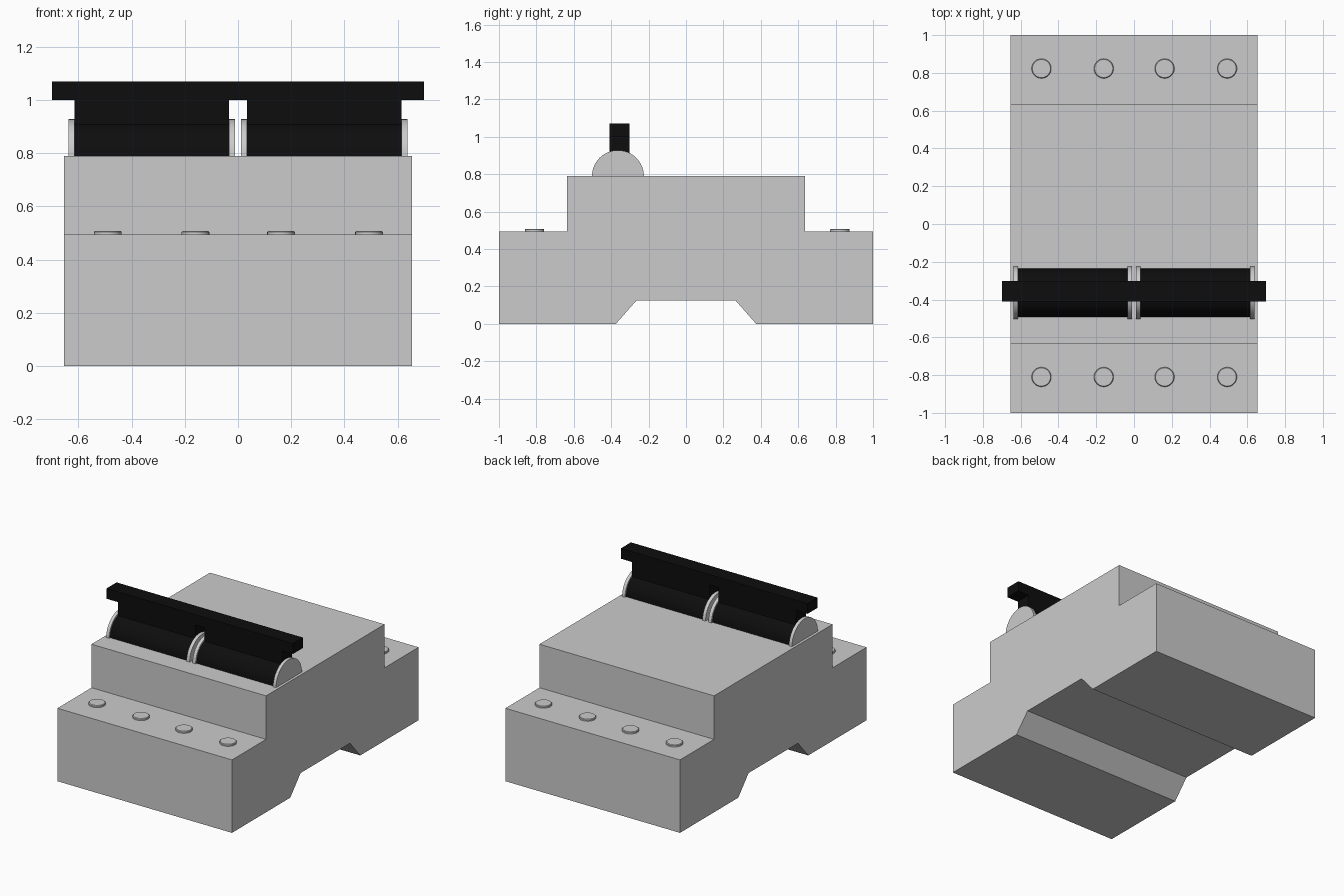
import bpy, bmesh, math

if "Cube" in bpy.data.objects:
    bpy.data.objects.remove(bpy.data.objects["Cube"])

black = bpy.data.materials.new("black_plastic")
black.diffuse_color = (0.004, 0.004, 0.004, 1)
black.use_nodes = True
black.node_tree.nodes["Principled BSDF"].inputs["Base Color"].default_value = black.diffuse_color


def finish(bm, name, mat=None, smooth=False):
    bmesh.ops.recalc_face_normals(bm, faces=bm.faces)
    me = bpy.data.meshes.new(name)
    bm.to_mesh(me)
    bm.free()
    ob = bpy.data.objects.new(name, me)
    bpy.context.collection.objects.link(ob)
    if mat:
        me.materials.append(mat)
    if smooth:
        bpy.ops.object.select_all(action='DESELECT')
        ob.select_set(True)
        bpy.context.view_layer.objects.active = ob
        bpy.ops.object.shade_smooth_by_angle(angle=math.radians(30))
    return ob


def extrude_x(name, profile, x0, x1, mat=None, smooth=False):
    """Sweep a closed (y, z) profile from x0 to x1."""
    bm = bmesh.new()
    face = bm.faces.new([bm.verts.new((x0, y, z)) for y, z in profile])
    res = bmesh.ops.extrude_face_region(bm, geom=[face])
    verts = [g for g in res["geom"] if isinstance(g, bmesh.types.BMVert)]
    bmesh.ops.translate(bm, verts=verts, vec=(x1 - x0, 0, 0))
    return finish(bm, name, mat, smooth)


def half_circle(r, cy, cz, n=32):
    return [(cy + r * math.cos(math.pi * i / n), cz + r * math.sin(math.pi * i / n))
            for i in range(n + 1)]


def rect(y0, y1, z0, z1):
    return [(y0, z0), (y1, z0), (y1, z1), (y0, z1)]


# stepped housing with rail channel underneath
half = [(0.265, 0.125), (0.375, 0), (1, 0), (1, 0.495), (0.635, 0.495), (0.635, 0.79)]
extrude_x("housing", half + [(-y, z) for y, z in reversed(half)], -0.655, 0.655)

# terminal screws on both steps
for row, y in (("front", -0.81), ("back", 0.823)):
    for i, x in enumerate((-0.49, -0.16, 0.162, 0.493)):
        bm = bmesh.new()
        bmesh.ops.create_cone(bm, cap_ends=True, segments=32, radius1=0.052,
                              radius2=0.052, depth=0.022)
        rim = [e for e in bm.edges if all(v.co.z > 0 for v in e.verts)]
        bmesh.ops.bevel(bm, geom=rim, offset=0.004, segments=1, affect='EDGES')
        bmesh.ops.translate(bm, verts=bm.verts, vec=(x, y, 0.497))
        finish(bm, f"{row}_screw_{i + 1}", smooth=True)

# two toggle drums, each with a lever and a disc on either end
CY, CZ = -0.364, 0.789
for side, s in (("left", -1), ("right", 1)):
    extrude_x(f"{side}_drum", half_circle(0.128, CY, CZ), s * 0.034, s * 0.615, black, True)
    extrude_x(f"{side}_lever", rect(-0.409, -0.302, 0.85, 1.0), s * 0.034, s * 0.615, black)
    for end, a, b in (("inner", 0.011, 0.034), ("outer", 0.615, 0.637)):
        extrude_x(f"{side}_{end}_disc", half_circle(0.139, CY, CZ), s * a, s * b, None, True)

# handle bar joining the levers
extrude_x("handle_bar", rect(-0.409, -0.302, 1.0, 1.07), -0.70, 0.70, black)
